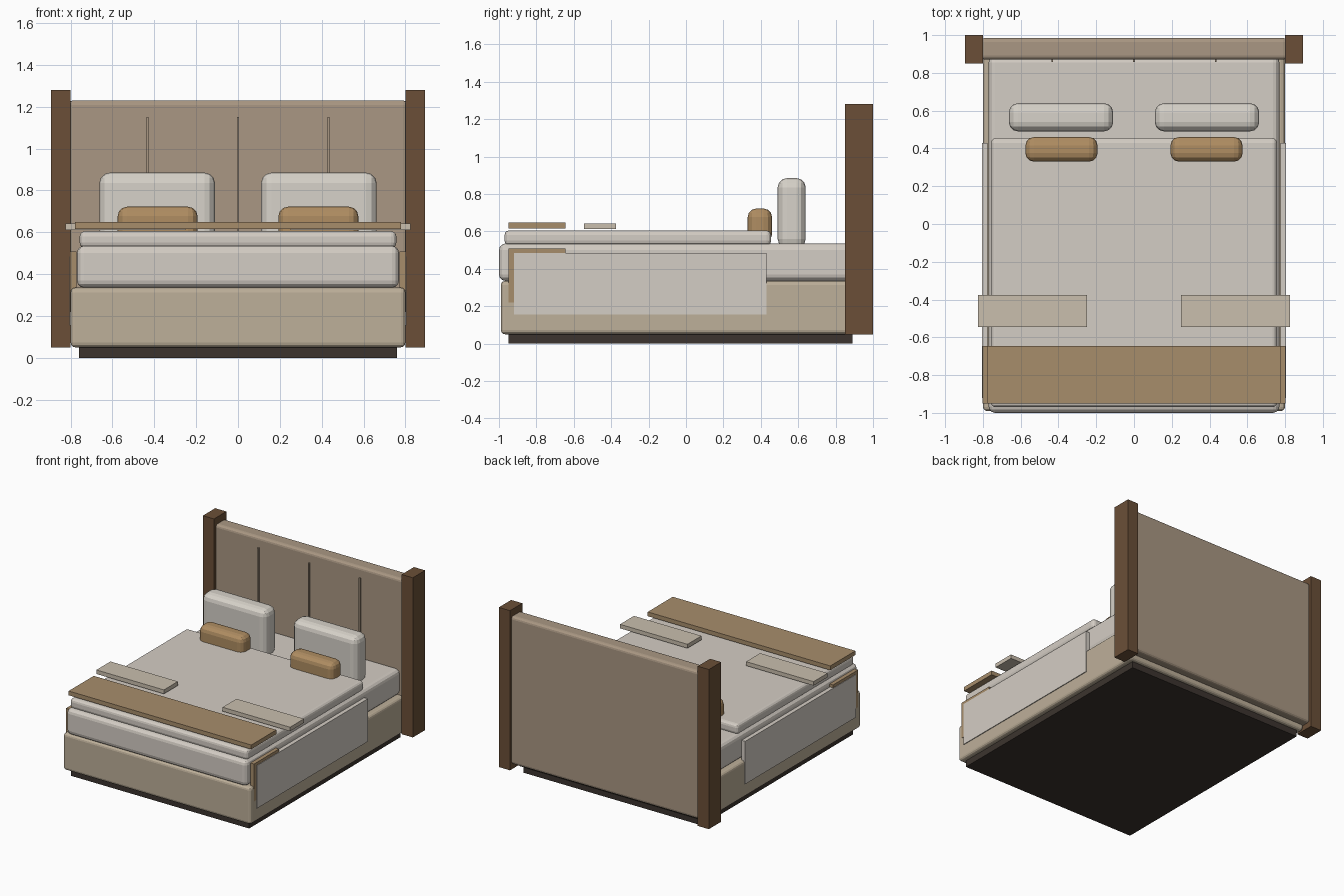
import bpy

if "Cube" in bpy.data.objects:
    bpy.data.objects.remove(bpy.data.objects["Cube"])


def material(name, r, g, b):
    m = bpy.data.materials.new(name)
    m.diffuse_color = tuple((c / 255) ** 2.2 for c in (r, g, b)) + (1,)
    m.use_nodes = True
    m.node_tree.nodes["Principled BSDF"].inputs["Base Color"].default_value = m.diffuse_color
    return m


dark = material("dark_plinth", 62, 55, 50)
walnut = material("walnut", 106, 80, 58)
taupe = material("taupe_fabric", 168, 150, 130)
beige = material("beige_fabric", 188, 174, 152)
linen = material("linen", 211, 204, 195)
white = material("pillow_fabric", 214, 209, 200)
tan = material("tan_throw", 166, 140, 107)
gold = material("tan_cushion", 174, 140, 98)
sand = material("sand_fold", 200, 189, 172)


def box(name, x, y, z, mat, bevel=0, segments=3):
    """Box from (min, max) ranges, with optional rounded edges."""
    bpy.ops.mesh.primitive_cube_add(size=1, location=[(a + b) / 2 for a, b in (x, y, z)])
    ob = bpy.context.object
    ob.name = name
    ob.scale = [b - a for a, b in (x, y, z)]
    bpy.ops.object.transform_apply(location=False, rotation=False, scale=True)
    ob.data.materials.append(mat)
    if bevel:
        mod = ob.modifiers.new("rounding", 'BEVEL')
        mod.width = bevel
        mod.segments = segments
    return ob


def pair(name, x, *args):
    """The same box on the right and the left."""
    box(name + "_right", x, *args)
    box(name + "_left", (-x[1], -x[0]), *args)


# Base and mattress
box("plinth", (-0.76, 0.76), (-0.95, 0.89), (0, 0.05), dark)
box("bed_base", (-0.8, 0.8), (-0.99, 0.92), (0.05, 0.335), beige, 0.022)
box("mattress", (-0.77, 0.77), (-1.0, 0.89), (0.335, 0.535), linen, 0.035)
box("duvet", (-0.757, 0.757), (-0.97, 0.455), (0.525, 0.605), linen, 0.025)

# Duvet sides hanging down
pair("duvet_side", (0.775, 0.806), (-0.92, 0.43), (0.155, 0.485), linen)

# Headboard with grooves and posts
box("headboard", (-0.81, 0.81), (0.87, 0.985), (0.09, 1.23), taupe, 0.022)
pair("post", (0.8, 0.895), (0.85, 1.0), (0.05, 1.28), walnut)
for i, x in enumerate((-0.433, 0, 0.433)):
    box(f"headboard_seam_{i + 1}", (x - 0.005, x + 0.005), (0.858, 0.875), (0.45, 1.15), taupe)

# Pillows and cushions
pair("pillow", (0.11, 0.663), (0.49, 0.64), (0.51, 0.885), white, 0.05)
pair("cushion", (0.193, 0.575), (0.33, 0.46), (0.54, 0.722), gold, 0.045)

# Throw at the foot, with side drops
box("throw", (-0.778, 0.778), (-0.95, -0.645), (0.615, 0.648), tan)
pair("throw_side", (0.772, 0.802), (-0.95, -0.645), (0.22, 0.508), tan)

# Folded strips above the duvet
pair("folded_strip", (0.25, 0.825), (-0.545, -0.375), (0.612, 0.643), sand)
